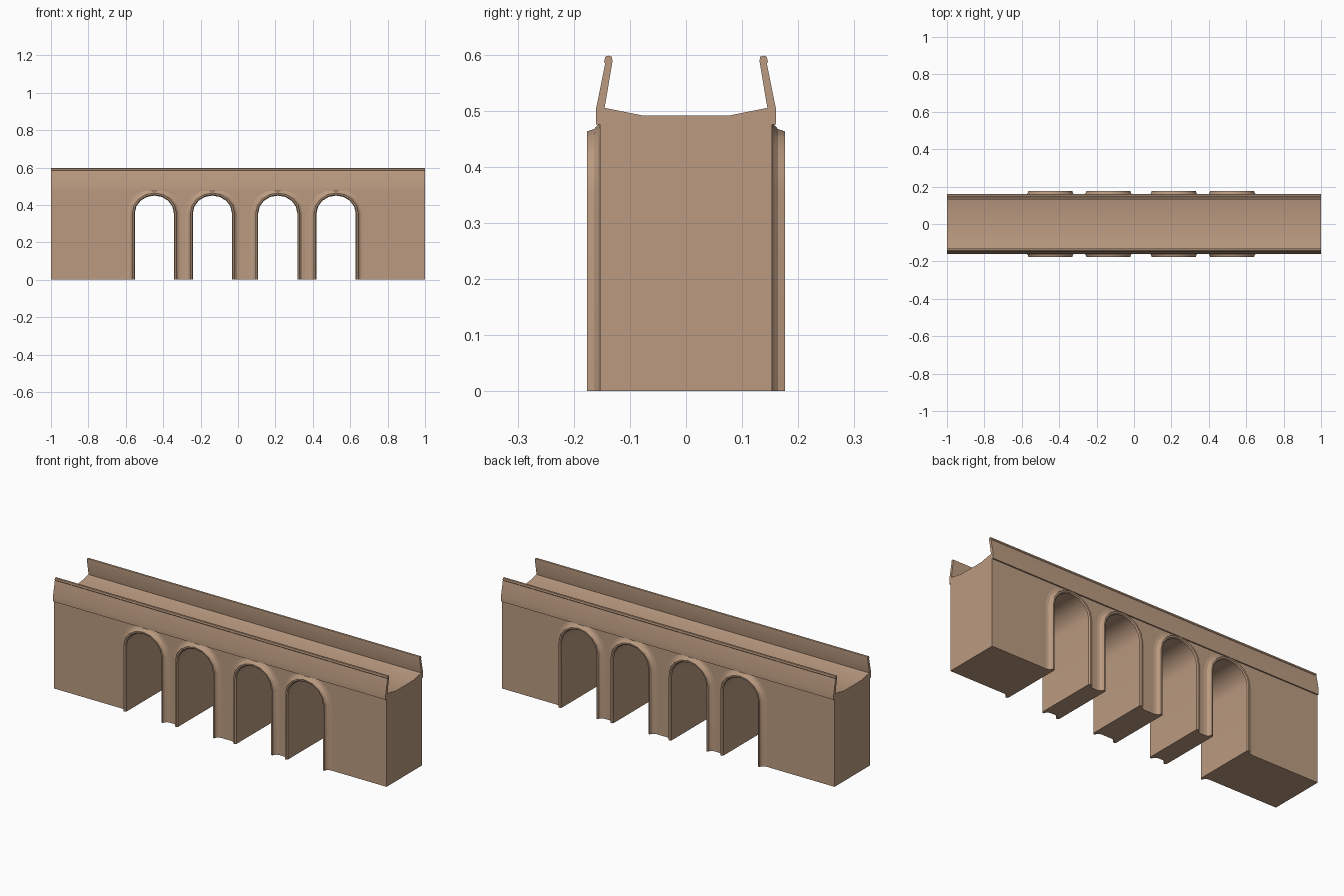
import bpy, bmesh, math

if "Cube" in bpy.data.objects:
    bpy.data.objects.remove(bpy.data.objects["Cube"])

stone = bpy.data.materials.new("tan stone")
stone.diffuse_color = (0.50, 0.33, 0.22, 1)
stone.use_nodes = True
stone.node_tree.nodes["Principled BSDF"].inputs["Base Color"].default_value = stone.diffuse_color

ARCH_X = [-0.4475, -0.137, 0.2125, 0.5245]   # arch centres
HALF_W, SPRING, RISE, SEG = 0.1045, 0.355, 0.095, 8


def finish(bm, name):
    bmesh.ops.recalc_face_normals(bm, faces=bm.faces)
    me = bpy.data.meshes.new(name)
    bm.to_mesh(me)
    bm.free()
    me.materials.append(stone)
    ob = bpy.data.objects.new(name, me)
    bpy.context.collection.objects.link(ob)
    bpy.ops.object.select_all(action='DESELECT')
    ob.select_set(True)
    bpy.context.view_layer.objects.active = ob
    bpy.ops.object.shade_smooth_by_angle(angle=math.radians(25))
    return ob


def extrude(name, points, vector):
    bm = bmesh.new()
    face = bm.faces.new([bm.verts.new(p) for p in points])
    res = bmesh.ops.extrude_face_region(bm, geom=[face], use_keep_orig=True)
    bmesh.ops.translate(bm, vec=vector,
                        verts=[v for v in res["geom"] if isinstance(v, bmesh.types.BMVert)])
    return finish(bm, name)


def arch_path(cx, off=0.0):
    """Arch outline from left foot to right foot, grown outwards by off."""
    a, h = HALF_W + off, RISE + off
    pts = [(cx - a, 0.0)]
    for i in range(SEG + 1):
        t = math.pi * (1 - i / SEG)
        pts.append((cx + a * math.cos(t), min(SPRING + h * math.sin(t), 0.476)))
    return pts + [(cx + a, 0.0)]


# pierced wall with the four openings
outline = [(-1, 0)]
for cx in ARCH_X:
    outline += arch_path(cx)
outline += [(1, 0), (1, 0.48), (-1, 0.48)]
extrude("arched_wall", [(x, -0.153, z) for x, z in outline], (0, 0.306, 0))

# water channel with leaning, rolled-edge sides
side = [(0.160, 0.475), (0.160, 0.505), (0.144, 0.584), (0.146, 0.587),
        (0.144, 0.596), (0.139, 0.598), (0.132, 0.596), (0.131, 0.588),
        (0.145, 0.505), (0.075, 0.491)]
section = side + [(-y, z) for y, z in reversed(side)]
extrude("channel", [(-1, y, z) for y, z in section], (2, 0, 0))

# raised arch surrounds: (outward offset, depth) section swept along each arch
RIM = [(0, 0.15), (0, 0.169), (0.005, 0.175), (0.013, 0.176),
       (0.017, 0.164), (0.026, 0.156), (0.040, 0.153), (0.040, 0.15)]
for s, label in ((-1, "front"), (1, "back")):
    for n, cx in enumerate(ARCH_X, 1):
        bm = bmesh.new()
        rows = [[bm.verts.new((x, s * y, z)) for x, z in arch_path(cx, off)]
                for off, y in RIM]
        count = len(rows)
        for j in range(count):
            a, b = rows[j], rows[(j + 1) % count]
            for i in range(len(a) - 1):
                bm.faces.new((a[i], a[i + 1], b[i + 1], b[i]))
        for end in (0, -1):
            bm.faces.new([r[end] for r in rows])
        finish(bm, f"{label}_arch_surround_{n}")
